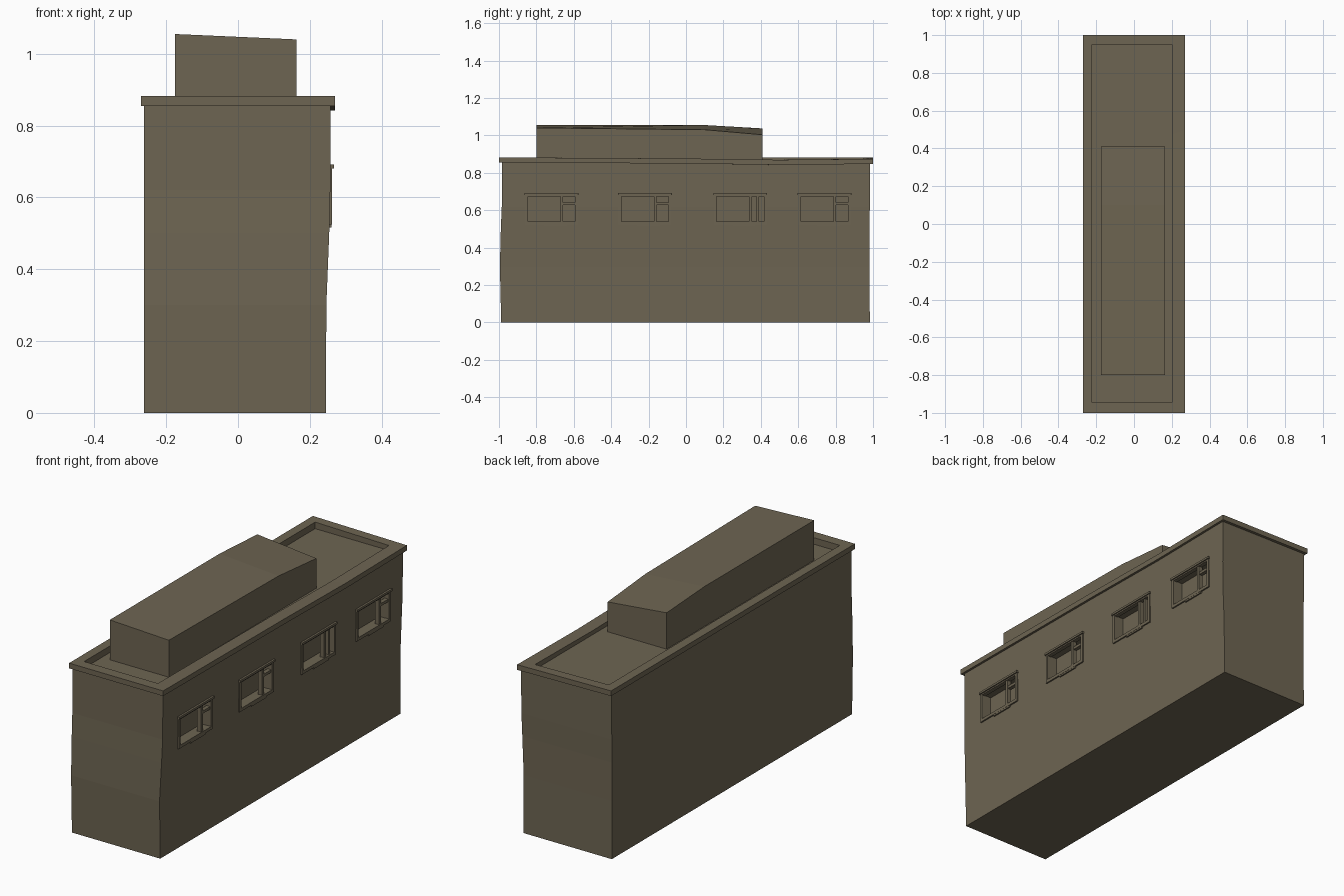
import bpy, bmesh

if "Cube" in bpy.data.objects:
    bpy.data.objects.remove(bpy.data.objects["Cube"])

mat = bpy.data.materials.new("olive brown plaster")
mat.diffuse_color = (0.155, 0.130, 0.085, 1)
mat.use_nodes = True
mat.node_tree.nodes["Principled BSDF"].inputs["Base Color"].default_value = mat.diffuse_color


def finish(name, bm):
    bmesh.ops.recalc_face_normals(bm, faces=bm.faces[:])
    me = bpy.data.meshes.new(name)
    bm.to_mesh(me)
    bm.free()
    me.materials.append(mat)
    ob = bpy.data.objects.new(name, me)
    bpy.context.collection.objects.link(ob)
    return ob


def loft(name, rings):
    """Closed solid from a stack of loops with equal point counts."""
    bm = bmesh.new()
    vs = [[bm.verts.new(p) for p in r] for r in rings]
    n = len(vs[0])
    for a, b in zip(vs, vs[1:]):
        for i in range(n):
            j = (i + 1) % n
            bm.faces.new((a[i], a[j], b[j], b[i]))
    bm.faces.new(vs[0][::-1])
    bm.faces.new(vs[-1])
    return finish(name, bm)


def add_box(bm, x0, x1, y0, y1, z0, z1):
    vs = bmesh.ops.create_cube(bm, size=1)["verts"]
    for v in vs:
        v.co.x = x1 if v.co.x > 0 else x0
        v.co.y = y1 if v.co.y > 0 else y0
        v.co.z = z1 if v.co.z > 0 else z0


# building shell: slightly bent walls, overhanging cornice, sunken roof
SAG = (0, -0.003, -0.006, -0.013, -0.008)


def ring(x0, x1, y0, y1, z, sag=0):
    right = [(x1, y0 + (y1 - y0) * i / 4, z + sag * SAG[i]) for i in range(5)]
    return [(x0, y0, z)] + right + [(x0, y1, z)]


shell = loft("building_shell", [
    ring(-0.262, 0.245, -0.988, 0.983, 0),
    ring(-0.262, 0.246, -0.995, 0.98, 0.30),
    ring(-0.262, 0.254, -0.990, 0.98, 0.50),
    ring(-0.262, 0.257, -0.985, 0.983, 0.62),
    ring(-0.262, 0.258, -0.985, 0.985, 0.855, 1),
    ring(-0.27, 0.27, -1, 1, 0.855, 1),
    ring(-0.27, 0.27, -1, 1, 0.882, 1),
    ring(-0.222, 0.202, -0.945, 0.95, 0.882, 1),
    ring(-0.222, 0.202, -0.945, 0.95, 0.848),
])

# rooftop block with a gently sloping top
bm = bmesh.new()
secs = []
for y, zl, zr in ((-0.8, 1.055, 1.04), (0.1, 1.055, 1.03), (0.41, 1.037, 1.003)):
    secs.append([(-0.176, y, 0.835), (0.163, y, 0.835), (0.163, y, zr), (-0.176, y, zl)])
bm.free()
loft("rooftop_block", secs)

# window openings
STARTS = (-0.86, -0.36, 0.15, 0.60)
W, Z0, Z1 = 0.28, 0.53, 0.69
bm = bmesh.new()
for y in STARTS:
    add_box(bm, 0.205, 0.30, y + 0.012, y + W - 0.012, Z0 + 0.008, Z1 - 0.012)
cutter = finish("window_cutter", bm)
mod = shell.modifiers.new("openings", "BOOLEAN")
mod.operation = "DIFFERENCE"
mod.solver = "EXACT"
mod.object = cutter
cutter.hide_render = True
cutter.hide_viewport = True

# window frames, bars, sills and drip mouldings
for k, y in enumerate(STARTS):
    bm = bmesh.new()
    e = y + W
    add_box(bm, 0.24, 0.262, y, y + 0.014, Z0, Z1 - 0.008)
    add_box(bm, 0.24, 0.262, e - 0.014, e, Z0, Z1 - 0.008)
    add_box(bm, 0.24, 0.262, y, e, Z0 - 0.006, Z0 + 0.01)
    add_box(bm, 0.24, 0.262, y, e, Z1 - 0.016, Z1 - 0.008)
    add_box(bm, 0.24, 0.268, y - 0.004, e + 0.004, Z1 - 0.009, Z1 + 0.002)
    add_box(bm, 0.24, 0.261, y + 0.1, y + 0.22, Z0 - 0.014, Z0 - 0.006)
    add_box(bm, 0.235, 0.258, y + 0.188, y + 0.203, Z0, Z1 - 0.01)
    if k == 2:
        add_box(bm, 0.235, 0.256, y + 0.228, y + 0.240, Z0, Z1 - 0.01)
    else:
        add_box(bm, 0.235, 0.256, y + 0.2, e - 0.01, Z0 + 0.098, Z0 + 0.112)
    finish("window_frame_%d" % (k + 1), bm)
